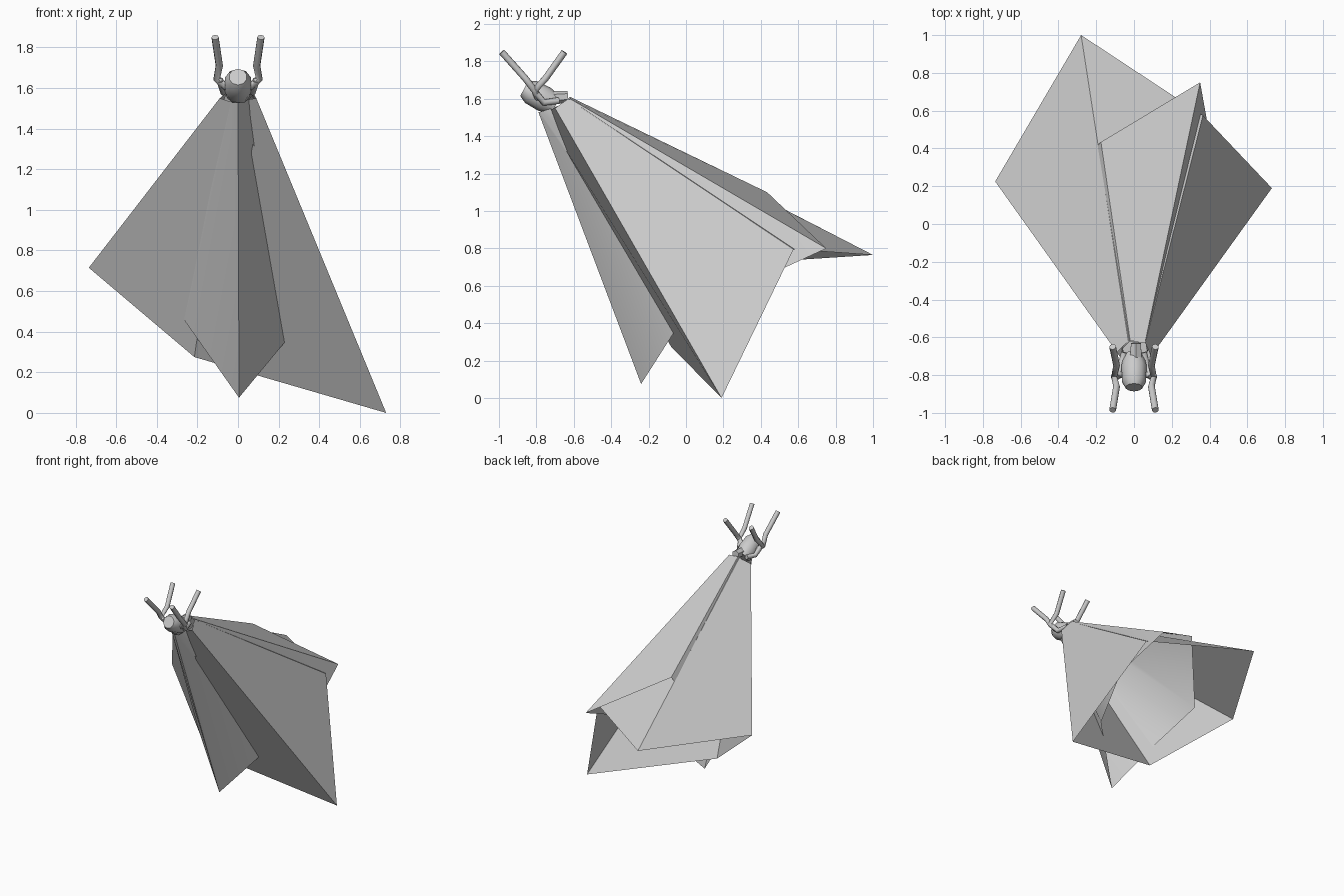
import bpy
import bmesh
from math import radians
from mathutils import Vector

if "Cube" in bpy.data.objects:
    bpy.data.objects.remove(bpy.data.objects["Cube"], do_unlink=True)

grey = bpy.data.materials.new("plain_grey")
grey.use_nodes = True
colour = (0.6, 0.6, 0.6, 1)
grey.diffuse_color = colour
grey.node_tree.nodes["Principled BSDF"].inputs["Base Color"].default_value = colour


def finish(name, bm, angle):
    bmesh.ops.recalc_face_normals(bm, faces=bm.faces)
    mesh = bpy.data.meshes.new(name)
    bm.to_mesh(mesh)
    bm.free()
    mesh.materials.append(grey)
    obj = bpy.data.objects.new(name, mesh)
    bpy.context.collection.objects.link(obj)
    bpy.ops.object.select_all(action="DESELECT")
    obj.select_set(True)
    bpy.context.view_layer.objects.active = obj
    bpy.ops.object.shade_smooth_by_angle(angle=radians(angle))
    return obj


def draped_sheet(name, folds, angle):
    """Open cloth cone: each fold runs from a collar point to a hem point."""
    bm = bmesh.new()
    collar = [bm.verts.new(top) for top, hem in folds]
    hem = [bm.verts.new(low) for top, low in folds]
    count = len(folds)
    for i in range(count):
        j = (i + 1) % count
        bm.faces.new((hem[i], hem[j], collar[j], collar[i]))
    return finish(name, bm, angle)


# Wide outer sheet with five folds
draped_sheet("outer_cloth", [
    ((-.09, -.68, 1.55), (-.735, .225, .715)),
    ((-.03, -.62, 1.60), (-.28, 1.0, .765)),
    ((.06, -.63, 1.60), (.365, .575, .795)),
    ((.09, -.70, 1.55), (.73, .19, 0)),
    ((-.03, -.77, 1.53), (-.215, -.08, .275)),
], 52)

# Inner sheet, poking out at the front and along the back
draped_sheet("inner_cloth", [
    ((0, -.79, 1.53), (.005, -.24, .075)),
    ((-.03, -.78, 1.53), (-.26, -.12, .45)),
    ((-.06, -.66, 1.57), (-.38, .225, .68)),
    ((-.02, -.62, 1.61), (-.175, .434, 1.10)),
    ((.06, -.62, 1.60), (.35, .75, .80)),
    ((.07, -.68, 1.56), (.42, .36, .62)),
    ((.03, -.78, 1.53), (.29, -.02, .42)),
], 60)


# Barrel-shaped hub tilted down towards the back
def barrel(name, start, axis, profile, sides, angle):
    bm = bmesh.new()
    turn = Vector(axis).to_track_quat("Z", "Y")
    rings = []
    for along, radius in profile:
        ring = bmesh.ops.create_circle(bm, segments=sides, radius=radius)["verts"]
        for v in ring:
            v.co = turn @ (v.co + Vector((0, 0, along))) + Vector(start)
        rings.append(ring)
    for low, high in zip(rings, rings[1:]):
        for i in range(sides):
            j = (i + 1) % sides
            bm.faces.new((low[i], low[j], high[j], high[i]))
    bm.faces.new(rings[0])
    bm.faces.new(rings[-1])
    return finish(name, bm, angle)


barrel("hub", (0, -.865, 1.655), (0, .85, -.45),
       [(0, .045), (.04, .066), (.12, .07), (.19, .055)], 10, 50)
barrel("collar_stub", (.01, -.76, 1.60), (0, 1, .1),
       [(0, .04), (.13, .03)], 6, 30)


# Forked prongs on both sides of the hub
def prong(name, points):
    curve = bpy.data.curves.new(name, "CURVE")
    curve.dimensions = "3D"
    curve.bevel_depth = .018
    curve.bevel_resolution = 2
    curve.use_fill_caps = True
    spline = curve.splines.new("POLY")
    spline.points.add(len(points) - 1)
    for p, co in zip(spline.points, points):
        p.co = (*co, 1)
    spline.use_smooth = True
    curve.materials.append(grey)
    obj = bpy.data.objects.new(name, curve)
    bpy.context.collection.objects.link(obj)


for side, sign in (("left", 1), ("right", -1)):
    for end, y_mid, y_tip in (("front", -.86, -.985), ("back", -.75, -.65)):
        prong(f"{side}_{end}_prong", [
            (sign * .05, -.79, 1.60),
            (sign * .105, -.81, 1.645),
            (sign * .092, y_mid, 1.71),
            (sign * .113, y_tip, 1.85),
        ])
    # Short hook reaching back to the collar
    prong(f"{side}_hook", [
        (sign * .09, -.81, 1.64),
        (sign * .07, -.76, 1.58),
        (sign * .05, -.68, 1.59),
    ])
